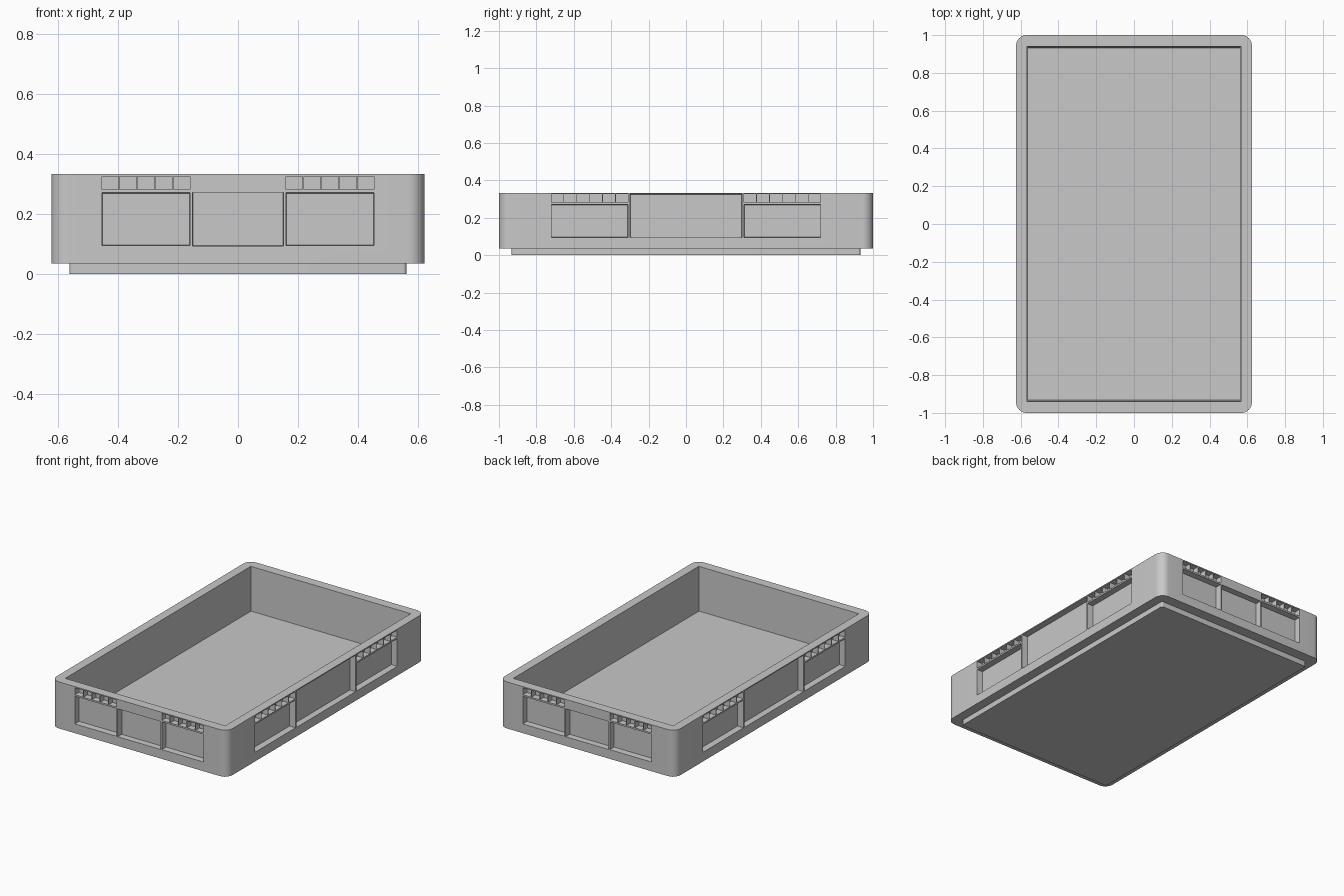
import bpy, bmesh
from math import radians
from mathutils import Vector

old = bpy.data.objects.get("Cube")
if old:
    bpy.data.objects.remove(old, do_unlink=True)

HALF_X, HALF_Y = 0.624, 1.0
BASE_Z, FLOOR_Z, TOP_Z = 0.035, 0.05, 0.333
DEPTH = 0.04

grey = bpy.data.materials.new("light grey plastic")
grey.use_nodes = True
COLOUR = (0.58, 0.58, 0.58, 1)
grey.diffuse_color = COLOUR
grey.node_tree.nodes["Principled BSDF"].inputs["Base Color"].default_value = COLOUR


def make_object(name, bm):
    bmesh.ops.recalc_face_normals(bm, faces=bm.faces)
    mesh = bpy.data.meshes.new(name)
    bm.to_mesh(mesh)
    bm.free()
    obj = bpy.data.objects.new(name, mesh)
    bpy.context.collection.objects.link(obj)
    mesh.materials.append(grey)
    return obj


def add_box(bm, low, high):
    low, high = Vector(low), Vector(high)
    verts = bmesh.ops.create_cube(bm, size=1)["verts"]
    for v in verts:
        v.co = (low + high) / 2 + v.co * (high - low)
    return verts


def rounded_block(name, hx, hy, z0, z1, radius):
    bm = bmesh.new()
    add_box(bm, (-hx, -hy, z0), (hx, hy, z1))
    uprights = [e for e in bm.edges
                if abs(e.verts[0].co.z - e.verts[1].co.z) > 0.005]
    bmesh.ops.bevel(bm, geom=uprights, offset=radius, segments=10,
                    profile=0.5, affect='EDGES')
    return make_object(name, bm)


def add_pocket(bm, wall, a0, a1, z0, z1, draft=0.0):
    """Recess in one outer wall; a0..a1 runs along that wall."""
    axis, sign, face = wall
    along = 1 - axis
    low, high = [0, 0, z0], [0, 0, z1]
    low[along], high[along] = a0, a1
    low[axis], high[axis] = sorted((sign * (face - DEPTH), sign * (face + DEPTH)))
    middle = (Vector(low) + Vector(high)) / 2
    for v in add_box(bm, low, high):
        if abs(v.co[axis]) < face:      # the back of the pocket tapers in
            for i in (along, 2):
                v.co[i] -= draft if v.co[i] > middle[i] else -draft


def subtract(target, cutter):
    mod = target.modifiers.new("cut", 'BOOLEAN')
    mod.operation = 'DIFFERENCE'
    mod.solver = 'EXACT'
    mod.object = cutter
    bpy.context.view_layer.objects.active = target
    bpy.ops.object.modifier_apply(modifier=mod.name)
    bpy.data.objects.remove(cutter, do_unlink=True)


# Tray body and the foot below it
body = rounded_block("tray_body", HALF_X, HALF_Y, BASE_Z, TOP_Z, 0.056)
foot = rounded_block("stacking_foot", 0.563, 0.932, 0, BASE_Z + 0.005, 0.012)

# Inner cavity with slightly drafted walls
bm = bmesh.new()
for v in add_box(bm, (-0.567, -0.939, FLOOR_Z), (0.567, 0.939, TOP_Z + 0.001)):
    if v.co.z < TOP_Z:
        v.co.x -= 0.006 if v.co.x > 0 else -0.006
        v.co.y -= 0.006 if v.co.y > 0 else -0.006
subtract(body, make_object("cavity_cutter", bm))

# Outer wall recesses: per wall the pocket edges, centre top and cell count
bm = bmesh.new()
ends = dict(inner=0.158, outer=0.457, centre=0.153, centre_top=0.273, cells=5)
sides = dict(inner=0.308, outer=0.722, centre=0.300, centre_top=0.327, cells=6)
for axis, face, spec in ((1, HALF_Y, ends), (0, HALF_X, sides)):
    for sign in (-1, 1):
        wall = (axis, sign, face)
        add_pocket(bm, wall, -spec["centre"], spec["centre"],
                   0.092, spec["centre_top"], 0.002)
        pitch = (spec["outer"] - spec["inner"]) / spec["cells"]
        for half in (-1, 1):
            a0, a1 = sorted((half * spec["inner"], half * spec["outer"]))
            add_pocket(bm, wall, a0, a1, 0.092, 0.273, 0.004)
            # Row of small rib cells under the rim
            for i in range(spec["cells"]):
                start = a0 + i * pitch
                add_pocket(bm, wall, start + 0.002, start + pitch - 0.002, 0.281, 0.326)
subtract(body, make_object("pocket_cutter", bm))

# Smooth the rounded corners, keep edges sharp
for obj in (body, foot):
    bpy.ops.object.select_all(action='DESELECT')
    obj.select_set(True)
    bpy.context.view_layer.objects.active = obj
    bpy.ops.object.shade_smooth_by_angle(angle=radians(30))
